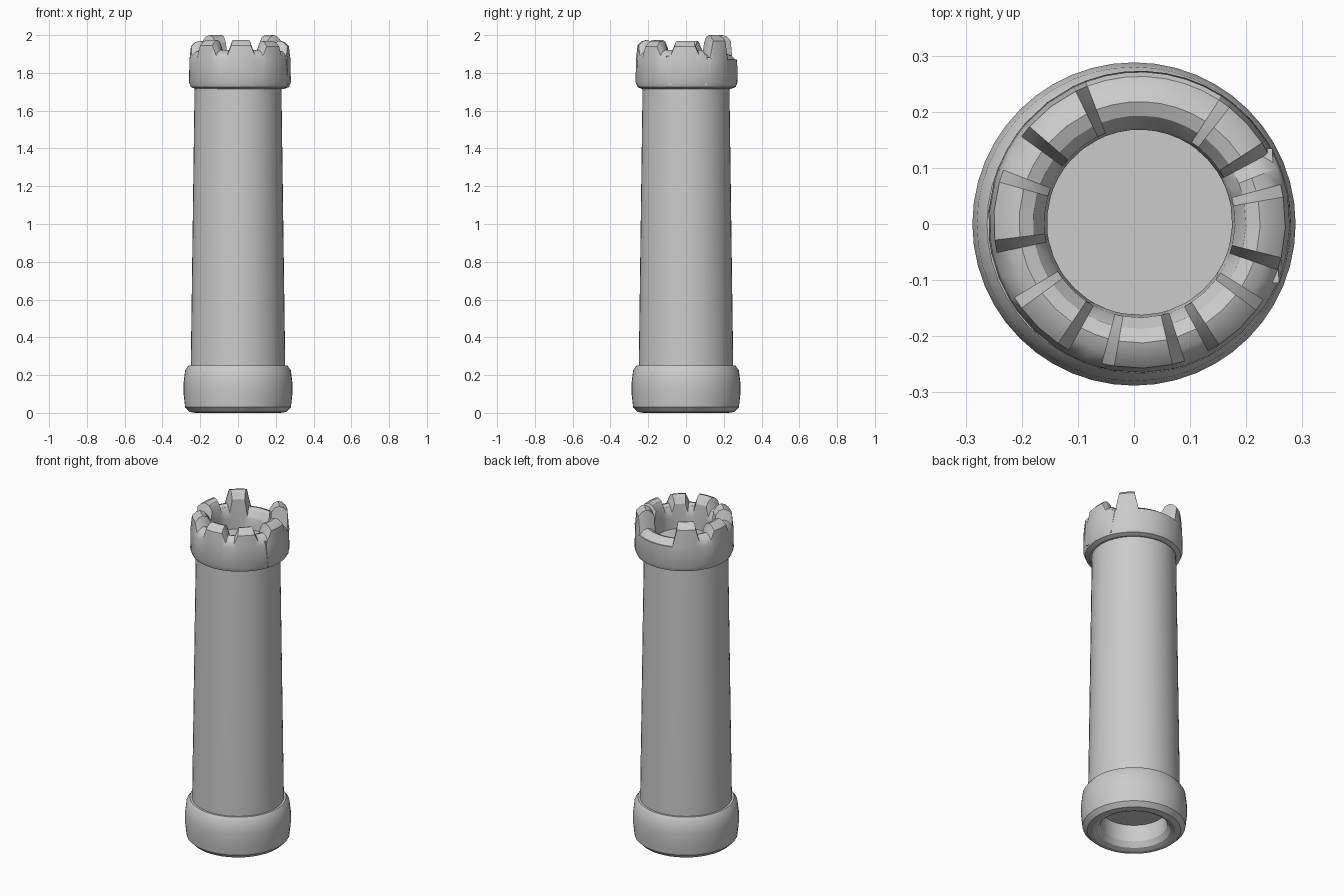
import bpy, bmesh, math

if "Cube" in bpy.data.objects:
    bpy.data.objects.remove(bpy.data.objects["Cube"])

N = 48


def lathe(name, profile, closed, center=(0, 0), angles=None, lift=None):
    """Revolve (r, z, w) points; w scales the extra height given by lift(angle)."""
    angles = angles or [360 * i / N for i in range(N)]
    bm = bmesh.new()
    rings = []
    for a in angles:
        t = math.radians(a)
        h = lift(a) if lift else 0
        rings.append([bm.verts.new((center[0] + r * math.cos(t), center[1] + r * math.sin(t), z + w * h))
                      for r, z, w in profile])
    n, m = len(rings), len(profile)
    for i in range(n):
        a, b = rings[i], rings[(i + 1) % n]
        for j in range(m if closed else m - 1):
            k = (j + 1) % m
            bm.faces.new((a[j], b[j], b[k], a[k]))
    if not closed:
        bm.faces.new([r[0] for r in rings])
        bm.faces.new([r[-1] for r in rings])
    bmesh.ops.recalc_face_normals(bm, faces=bm.faces)
    mesh = bpy.data.meshes.new(name)
    bm.to_mesh(mesh)
    bm.free()
    ob = bpy.data.objects.new(name, mesh)
    bpy.context.collection.objects.link(ob)
    bpy.ops.object.select_all(action='DESELECT')
    ob.select_set(True)
    bpy.context.view_layer.objects.active = ob
    bpy.ops.object.shade_smooth_by_angle(angle=math.radians(30))
    return ob


# Tapered shaft, closed inside both collars
lathe("shaft", [(0.235, 0.14, 0), (0.252, 0.16, 0), (0.25, 0.25, 0), (0.23, 1.72, 0),
                (0.228, 1.77, 0), (0.215, 1.785, 0)], False)

# Rounded base collar
lathe("base_collar", [(0.18, 0.04, 0), (0.20, 0.01, 0), (0.225, 0, 0), (0.255, 0.005, 0),
                      (0.28, 0.03, 0), (0.288, 0.10, 0), (0.288, 0.16, 0), (0.28, 0.225, 0),
                      (0.262, 0.25, 0), (0.22, 0.25, 0), (0.18, 0.21, 0)], True)

# Teeth of the broken crown: start angle, end angle, top height
teeth = [(-14, 10, 1.97), (33, 52, 2.0), (116, 139, 2.0), (164, 187, 1.97),
         (216, 236, 1.975), (260, 283, 1.975), (303, 323, 1.97)]
steps = []
for i, (a, b, h) in enumerate(teeth):
    low = 1.92 if i != 1 else 1.90
    steps += [(a - 5, low if i != 2 else 1.90), (a, h), ((a + b) / 2, h), (b, h), (b + 5, low)]
    nxt = teeth[i + 1][0] if i + 1 < len(teeth) else 346
    gap = nxt - b - 10
    count = max(1, round(gap / 8))
    steps += [(b + 5 + gap * k / count, low) for k in range(1, count)]
heights = dict(steps)

# Jagged crown collar, slightly off centre
lathe("crown", [(0.165, 1.75, 0), (0.20, 1.725, 0), (0.235, 1.715, 0), (0.26, 1.725, 0),
                (0.27, 1.75, 0), (0.268, 1.87, 0), (0.26, -0.03, 1), (0.238, -0.008, 1),
                (0.215, 0, 1), (0.19, -0.01, 1), (0.17, -0.04, 1), (0.165, 1.85, 0)],
      True, (0.01, 0.003), [s[0] for s in steps], lambda a: heights[a])

# Flat chipped slab on the crown's right side
bm = bmesh.new()
pts = [(-0.105, 1.89), (-0.09, 1.735), (0.11, 1.735), (0.135, 1.88)]
front = [bm.verts.new((0.283 - 0.9 * abs(y) ** 1.6, y, z)) for y, z in pts]
back = [bm.verts.new((0.23, y, z)) for y, z in pts]
bm.faces.new(front)
bm.faces.new(back[::-1])
for i in range(4):
    j = (i + 1) % 4
    bm.faces.new((front[i], back[i], back[j], front[j]))
bmesh.ops.recalc_face_normals(bm, faces=bm.faces)
mesh = bpy.data.meshes.new("crown_chip")
bm.to_mesh(mesh)
bm.free()
bpy.context.collection.objects.link(bpy.data.objects.new("crown_chip", mesh))
